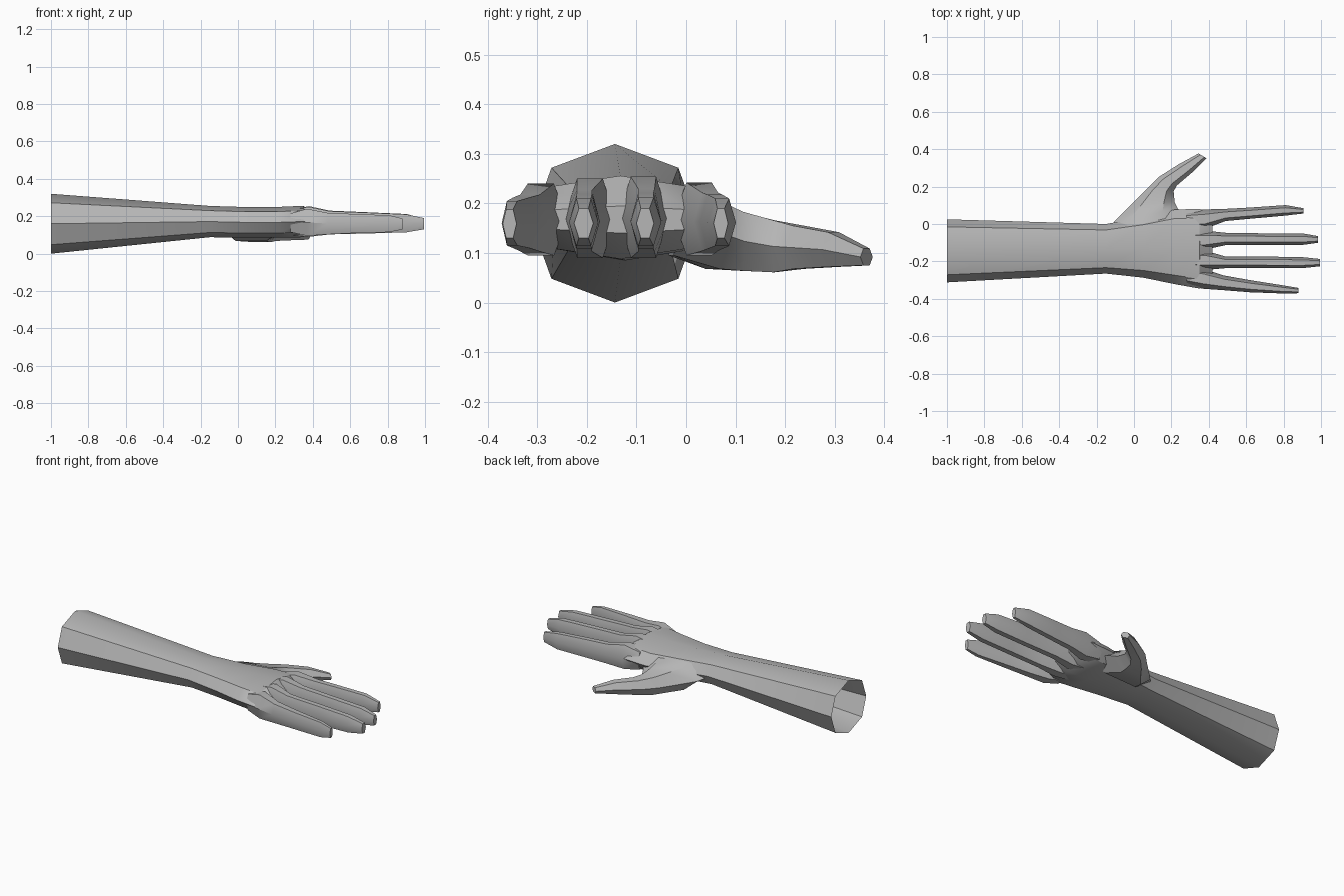
import bpy, bmesh, math
from mathutils import Vector

if "Cube" in bpy.data.objects:
    bpy.data.objects.remove(bpy.data.objects["Cube"])

skin = bpy.data.materials.new("grey skin")
skin.diffuse_color = (0.47, 0.47, 0.47, 1)
skin.use_nodes = True
skin.node_tree.nodes["Principled BSDF"].inputs["Base Color"].default_value = skin.diffuse_color

# Unit cross-sections: (sideways, up)
OCTAGON = [(-1, 0), (-.76, .7), (0, 1), (.76, .7), (1, 0), (.76, -.7), (0, -1), (-.76, -.7)]
HEXAGON = [(-1, 0), (-.5, 1), (.5, 1), (1, 0), (.5, -1), (-.5, -1)]


def loft(name, rings, shape, cap_start=False):
    """Skin rings of (edge a, edge b, low z, high z) with a unit cross-section."""
    bm = bmesh.new()
    loops = []
    for a, b, lo, hi in rings:
        a, b = Vector((*a, 0)), Vector((*b, 0))
        mid, half = (a + b) / 2, (b - a) / 2
        loops.append([bm.verts.new(mid + half * s + Vector((0, 0, (lo + hi) / 2 + u * (hi - lo) / 2)))
                      for s, u in shape])
    n = len(shape)
    for l0, l1 in zip(loops, loops[1:]):
        for i in range(n):
            j = (i + 1) % n
            bm.faces.new((l0[i], l0[j], l1[j], l1[i]))
    bm.faces.new(loops[-1])
    if cap_start:
        bm.faces.new(loops[0][::-1])
    bmesh.ops.recalc_face_normals(bm, faces=bm.faces)
    # An open tube can come out inverted: the end cap must face away from the part
    bm.normal_update()
    cap = [f for f in bm.faces if set(f.verts) == set(loops[-1])][0]
    axis = sum((v.co for v in loops[-1]), Vector()) - sum((v.co for v in loops[-2]), Vector())
    if cap.normal.dot(axis) < 0:
        bmesh.ops.reverse_faces(bm, faces=bm.faces)
    mesh = bpy.data.meshes.new(name)
    bm.to_mesh(mesh)
    bm.free()
    mesh.materials.append(skin)
    ob = bpy.data.objects.new(name, mesh)
    bpy.context.collection.objects.link(ob)
    bpy.ops.object.select_all(action='DESELECT')
    ob.select_set(True)
    bpy.context.view_layer.objects.active = ob
    bpy.ops.object.shade_smooth_by_angle(angle=math.radians(38))
    return ob


def along_x(rows):
    """Rows of (x, low y, high y, low z, high z) to loft rings."""
    return [((x, y0), (x, y1), lo, hi) for x, y0, y1, lo, hi in rows]


# Forearm, wrist and palm, open at the elbow end and wedged at the finger webs
loft("forearm_and_palm", along_x([
    (-1.0, -.312, .025, .0, .32),
    (-.15, -.265, .0, .088, .255),
    (.05, -.287, .035, .085, .249),
    (.22, -.322, .078, .085, .25),
    (.35, -.345, .08, .088, .256),
    (.42, -.325, .065, .14, .195),
]), OCTAGON)

# Fingers: knuckle, waist, mid, last joint, tip
fingers = {
    "little_finger": [(.28, -.325, -.235, .115, .215), (.37, -.346, -.24, .095, .24),
                      (.48, -.354, -.275, .103, .218), (.62, -.365, -.3, .11, .212),
                      (.81, -.372, -.33, .115, .205), (.88, -.37, -.342, .13, .188)],
    "ring_finger": [(.28, -.24, -.14, .1, .235), (.38, -.246, -.142, .09, .25),
                    (.49, -.236, -.174, .103, .227), (.7, -.236, -.174, .108, .219),
                    (.9, -.236, -.177, .114, .21), (.995, -.226, -.187, .13, .19)],
    "middle_finger": [(.28, -.135, -.035, .1, .235), (.38, -.137, -.035, .09, .254),
                      (.49, -.113, -.047, .103, .23), (.7, -.112, -.05, .108, .221),
                      (.9, -.112, -.05, .114, .212), (.985, -.1, -.065, .13, .19)],
    "index_finger": [(.28, -.03, .07, .115, .22), (.38, -.025, .078, .095, .242),
                     (.49, .016, .081, .104, .222), (.62, .028, .088, .108, .218),
                     (.81, .045, .101, .114, .21), (.905, .056, .085, .13, .19)],
}
for name, rows in fingers.items():
    loft(name, along_x(rows), HEXAGON, True)

# Thumb, sweeping out of the side of the palm
loft("thumb", [
    ((-.15, -.04), (.3, -.02), .095, .225),
    ((-.095, .025), (.235, .082), .068, .205),
    ((-.01, .11), (.217, .118), .064, .183),
    ((.06, .18), (.212, .175), .061, .166),
    ((.13, .25), (.228, .205), .068, .155),
    ((.24, .32), (.31, .275), .072, .142),
    ((.345, .377), (.387, .352), .075, .109),
], HEXAGON, True)
